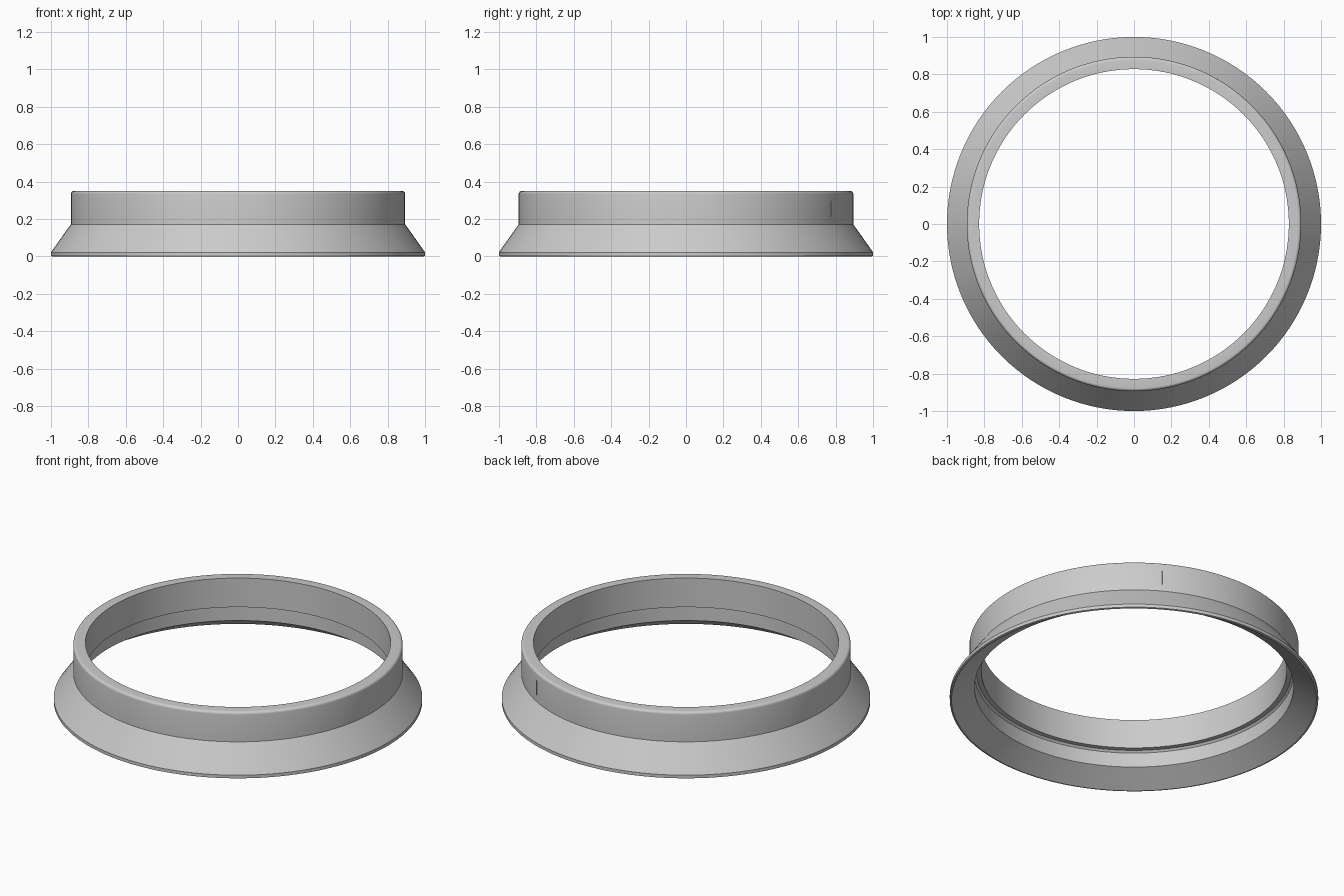
import bpy, bmesh, math
from mathutils import Matrix

cube = bpy.data.objects.get("Cube")
if cube:
    bpy.data.objects.remove(cube, do_unlink=True)

grey = bpy.data.materials.new("plain grey")
grey.use_nodes = True
colour = (0.6, 0.6, 0.6, 1)
grey.diffuse_color = colour
grey.node_tree.nodes["Principled BSDF"].inputs["Base Color"].default_value = colour

SEGMENTS = 128
WALL, BORE, TOP, FILLET = 0.894, 0.828, 0.35, 0.016


def add_object(name, bm):
    mesh = bpy.data.meshes.new(name)
    bm.to_mesh(mesh)
    bm.free()
    mesh.materials.append(grey)
    obj = bpy.data.objects.new(name, mesh)
    bpy.context.collection.objects.link(obj)
    return obj


# Cross-section: flared skirt, collar with rounded top, stepped bore
profile = [(0.99, 0), (1, 0.003), (1, 0.022), (WALL, 0.172)]
for i in range(6):
    a = math.pi / 2 * i / 5
    profile.append((WALL - FILLET + FILLET * math.cos(a),
                    TOP - FILLET + FILLET * math.sin(a)))
profile += [(BORE, TOP), (BORE, 0.176), (0.855, 0.176), (0.866, 0.165), (0.866, 0.078)]

# Flanged ring, turned about the vertical axis
bm = bmesh.new()
rings = []
for i in range(SEGMENTS):
    a = math.tau * i / SEGMENTS
    rings.append([bm.verts.new((r * math.cos(a), r * math.sin(a), z)) for r, z in profile])
n = len(profile)
for i in range(SEGMENTS):
    here, following = rings[i], rings[(i + 1) % SEGMENTS]
    for j in range(n):
        k = (j + 1) % n
        bm.faces.new((here[j], following[j], following[k], here[k]))
bmesh.ops.recalc_face_normals(bm, faces=bm.faces)
ring = add_object("flanged_ring", bm)
bpy.ops.object.select_all(action="DESELECT")
ring.select_set(True)
bpy.context.view_layer.objects.active = ring
bpy.ops.object.shade_smooth_by_angle(angle=math.radians(25))

# Fine upright index mark on the collar
bm = bmesh.new()
bmesh.ops.create_cube(bm, size=1, matrix=Matrix.Diagonal((0.006, 0.004, 0.085, 1)))
mark = add_object("index_mark", bm)
angle = math.radians(60)
mark.location = (WALL * math.cos(angle), WALL * math.sin(angle), 0.255)
mark.rotation_euler.z = angle
